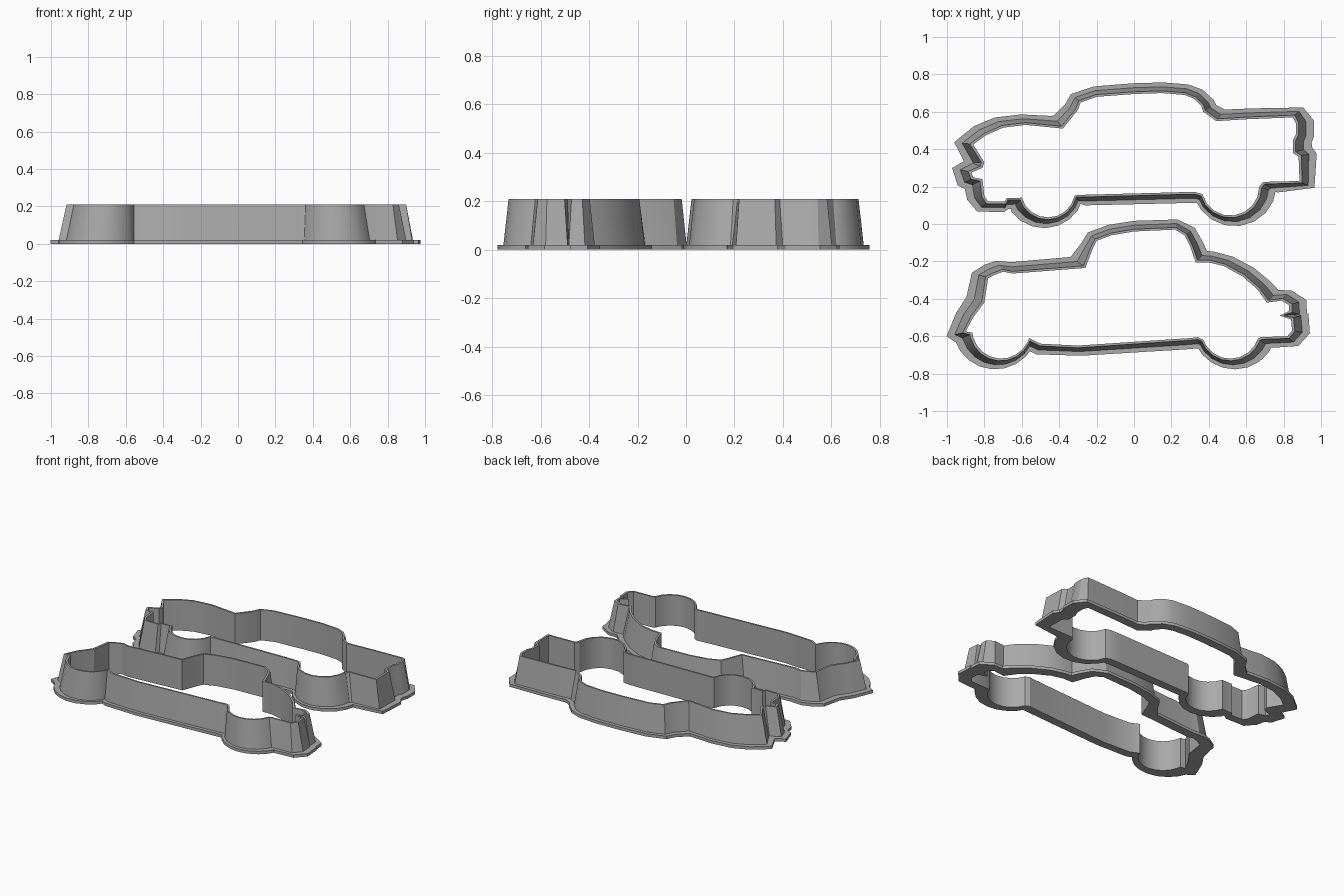
import bpy
import bmesh
import math
from mathutils import Vector

default_cube = bpy.data.objects.get("Cube")
if default_cube:
    bpy.data.objects.remove(default_cube, do_unlink=True)

HEIGHT = 0.21
FLANGE = 0.02

grey = bpy.data.materials.new("plain grey")
grey.use_nodes = True
grey.diffuse_color = (0.4, 0.4, 0.4, 1)
grey.node_tree.nodes["Principled BSDF"].inputs["Base Color"].default_value = grey.diffuse_color


def wheel(cx, cy, radius, start, end, steps=9):
    """Points on a wheel arc, angles in degrees."""
    angles = [math.radians(start + (end - start) * i / (steps - 1)) for i in range(steps)]
    return [(cx + radius * math.cos(a), cy + radius * math.sin(a)) for a in angles]


def grow(outline, distance, stretch):
    """Move a clockwise outline outward, then stretch it lengthwise."""
    result = []
    count = len(outline)
    for i, here in enumerate(outline):
        before = (here - outline[i - 1]).normalized()
        after = (outline[(i + 1) % count] - here).normalized()
        normals = [Vector((-d.y, d.x)) for d in (before, after)]
        middle = (normals[0] + normals[1]).normalized()
        miter = min(1 / max(middle.dot(normals[0]), 0.1), 1.3)
        moved = here + middle * distance * miter
        result.append(Vector((moved.x * stretch, moved.y)))
    return result


def relax(ring, amount):
    """Round off the corners of a ring a little."""
    count = len(ring)
    return [p.lerp((ring[i - 1] + ring[(i + 1) % count]) / 2, amount)
            for i, p in enumerate(ring)]


def make_cutter(name, points):
    """Closed wall with a sloped outside, upright inside and a base flange."""
    outline = [Vector(p) for p in points]
    flange = relax(grow(outline, 0.058, 1.045), 0.15)
    wall_foot = relax(grow(outline, 0.034, 1.025), 0.08)
    rim = grow(outline, 0.012, 1.003)
    section = [(outline, 0), (flange, 0), (flange, FLANGE),
               (wall_foot, FLANGE), (rim, HEIGHT), (outline, HEIGHT)]

    bm = bmesh.new()
    loops = [[bm.verts.new((p.x, p.y, z)) for p in ring] for ring, z in section]
    count = len(outline)
    for k, lower in enumerate(loops):
        upper = loops[(k + 1) % len(loops)]
        for i in range(count):
            j = (i + 1) % count
            bm.faces.new((lower[i], lower[j], upper[j], upper[i]))
    bmesh.ops.recalc_face_normals(bm, faces=bm.faces)
    mesh = bpy.data.meshes.new(name)
    bm.to_mesh(mesh)
    bm.free()
    mesh.materials.append(grey)
    cutter = bpy.data.objects.new(name, mesh)
    bpy.context.collection.objects.link(cutter)
    bpy.ops.object.select_all(action="DESELECT")
    cutter.select_set(True)
    bpy.context.view_layer.objects.active = cutter
    bpy.ops.object.shade_smooth_by_angle(angle=math.radians(28))


# Rear cutter: car facing left, traced clockwise from its nose
rear_body = [(-.8, .33), (-.86, .425), (-.79, .475), (-.7, .515), (-.58, .53), (-.38, .51),
             (-.3, .61), (-.285, .65), (-.2, .68), (0, .695), (.15, .7), (.27, .69),
             (.32, .67), (.36, .63), (.37, .6), (.44, .55), (.6, .56), (.85, .57),
             (.865, .54), (.865, .48), (.85, .45), (.85, .38), (.88, .36), (.885, .23), (.69, .225)]
rear_sill = [(.33, .17), (.25, .17), (-.31, .155)]
rear_bumper = [(-.61, .14), (-.68, .14), (-.69, .12), (-.78, .12), (-.8, .15),
               (-.81, .24), (-.86, .25), (-.87, .275), (-.81, .3)]
make_cutter("rear_car_cutter", rear_body
            + wheel(.515, .2, .155, 0, -165) + rear_sill
            + wheel(-.46, .18, .145, -12, -165) + rear_bumper)

# Front cutter: car facing right, traced clockwise from its tail
front_body = [(-.9, -.575), (-.86, -.5), (-.8, -.42), (-.78, -.29), (-.74, -.27), (-.7, -.255),
              (-.65, -.265), (-.26, -.235), (-.22, -.13), (-.2, -.09), (-.12, -.06), (0, -.04),
              (.22, -.03), (.27, -.06), (.3, -.12), (.33, -.205), (.4, -.205), (.48, -.225),
              (.58, -.28), (.66, -.35), (.71, -.42), (.79, -.41), (.83, -.435),
              (.83, -.465), (.78, -.49), (.84, -.51), (.845, -.57), (.82, -.6), (.68, -.605)]
front_sill = [(.34, -.605), (.3, -.61), (-.3, -.65), (-.5, -.64), (-.56, -.61)]
tail_notch = [(-.865, -.58)]
make_cutter("front_car_cutter", front_body
            + wheel(.515, -.565, .155, -18, -160) + front_sill
            + wheel(-.71, -.565, .155, -25, -165) + tail_notch)
